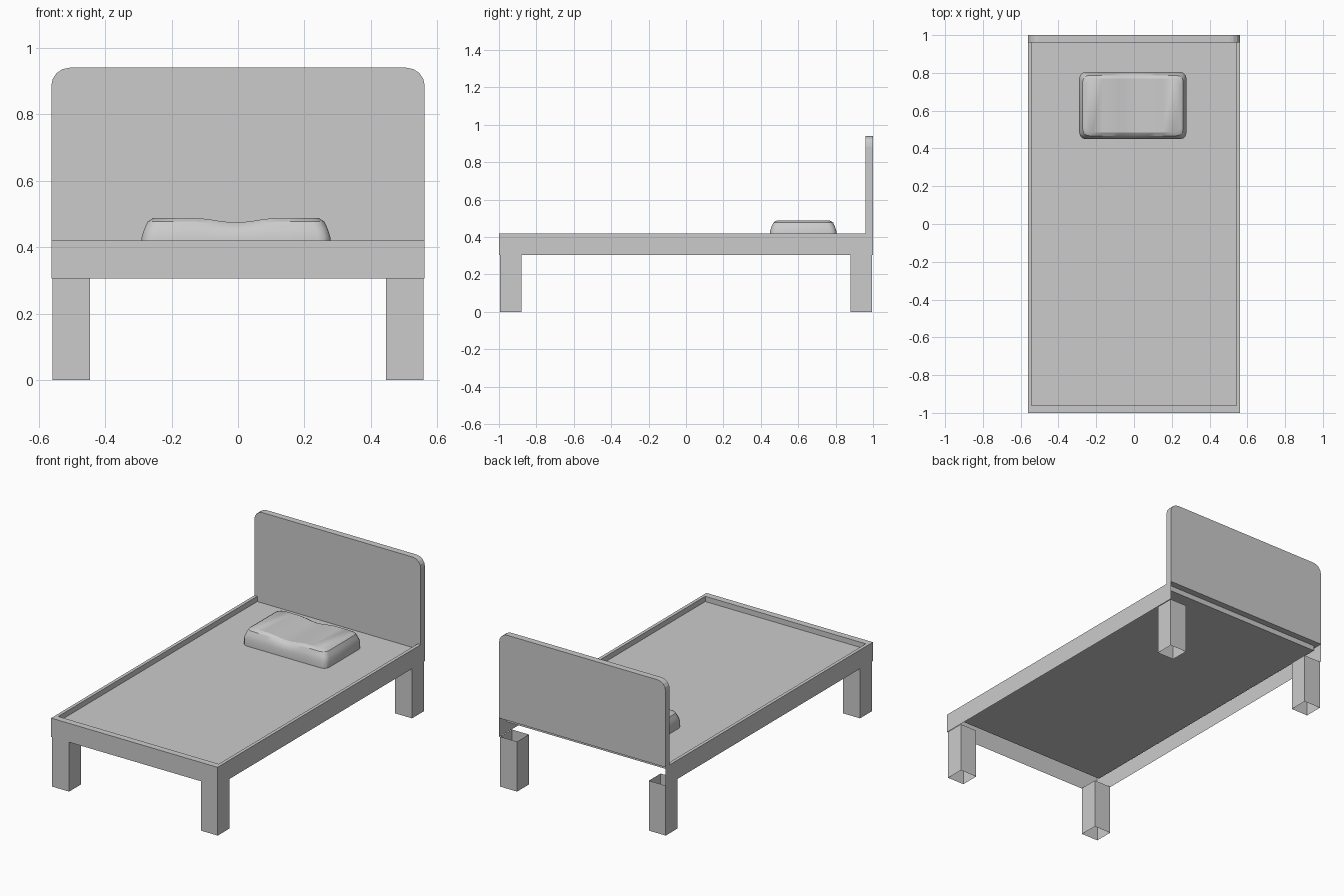
import bpy, bmesh
from math import sin, cos, pi

if "Cube" in bpy.data.objects:
    bpy.data.objects.remove(bpy.data.objects["Cube"])

W, RIM, BED = 0.562, 0.42, 0.388      # half width, rim height, base height


def make(name, build):
    bm = bmesh.new()
    build(bm)
    me = bpy.data.meshes.new(name)
    bm.to_mesh(me)
    bm.free()
    ob = bpy.data.objects.new(name, me)
    bpy.context.collection.objects.link(ob)
    return ob


def rect(bm, x0, x1, y0, y1, z):
    return [bm.verts.new((x, y, z)) for x, y in ((x0, y0), (x1, y0), (x1, y1), (x0, y1))]


def bridge(bm, a, b, skip=()):
    n = len(a)
    for i in range(n):
        if i not in skip:
            j = (i + 1) % n
            bm.faces.new((a[i], a[j], b[j], b[i]))


# bed frame: thin outer skirt (open at the back), rim and sunken base
def frame(bm):
    low = rect(bm, -W, W, -1, 1, 0.305)
    top = rect(bm, -W, W, -1, 1, RIM)
    inner = rect(bm, -W + 0.02, W - 0.02, -0.96, 0.96, RIM)
    base = rect(bm, -W + 0.02, W - 0.02, -0.96, 0.96, BED)
    bridge(bm, low, top, skip=(2,))
    bridge(bm, top, inner)
    bridge(bm, inner, base)
    bm.faces.new(base)


make("bed_frame", frame)


# headboard: rounded top corners, standing on the rim
def headboard(bm):
    r, top = 0.055, 0.94
    pts = [(-W, RIM), (W, RIM)]
    for side in (0, 1):
        for k in range(5):
            a = side * pi / 2 + k * pi / 8
            cx = (W - r) * (1 - 2 * side)
            pts.append((cx + r * cos(a), top - r + r * sin(a)))
    front = [bm.verts.new((x, 0.96, z)) for x, z in pts]
    back = [bm.verts.new((x, 1.0, z)) for x, z in pts]
    bridge(bm, back, front, skip=(0,))
    bm.faces.new(front)
    bm.faces.new(back[::-1])


make("headboard", headboard)


# legs: open square tubes
for sx, xn in ((-1, "left"), (1, "right")):
    for sy, yn in ((-1, "front"), (1, "back")):
        def leg(bm):
            xs = sorted((sx * 0.445, sx * 0.559))
            ys = sorted((sy * 0.88, sy * 0.994))
            bridge(bm, rect(bm, *xs, *ys, 0), rect(bm, *xs, *ys, 0.305))
        make(f"{yn}_{xn}_leg", leg)


# pillow: stacked rounded outlines with a shallow dip across the middle
def pillow(bm):
    cx, cy, hx, hy, r = -0.006, 0.627, 0.284, 0.178, 0.035
    prev = None
    for inset, z, dip in ((0, BED, 0), (0, 0.43, 0), (0.008, 0.455, 0.3),
                          (0.018, 0.477, 1), (0.036, 0.488, 1)):
        a, b = hx - inset, hy - inset
        half = [(a - r + r * cos(t), b - r + r * sin(t)) for t in (0, pi / 6, pi / 3, pi / 2)]
        half += [(x, b) for x in (0.16, 0.12, 0.08, 0.04)]
        cols = [(-x, y) for x, y in half] + [(0, b)] + half[::-1]
        front, back = [], []
        for x, y in cols:
            d = 0.007 * (1 + cos(pi * x / 0.13)) if abs(x) < 0.13 else 0
            for side, s in ((front, -1), (back, 1)):
                side.append(bm.verts.new((cx + x, cy + s * y, z - d * dip)))
        loop = front + back[::-1]
        if prev:
            bridge(bm, prev, loop)
        prev = loop
    for i in range(len(front) - 1):
        bm.faces.new((front[i], front[i + 1], back[i + 1], back[i]))


ob = make("pillow", pillow)
bpy.context.view_layer.objects.active = ob
ob.select_set(True)
bpy.ops.object.shade_smooth_by_angle(angle=0.5)
